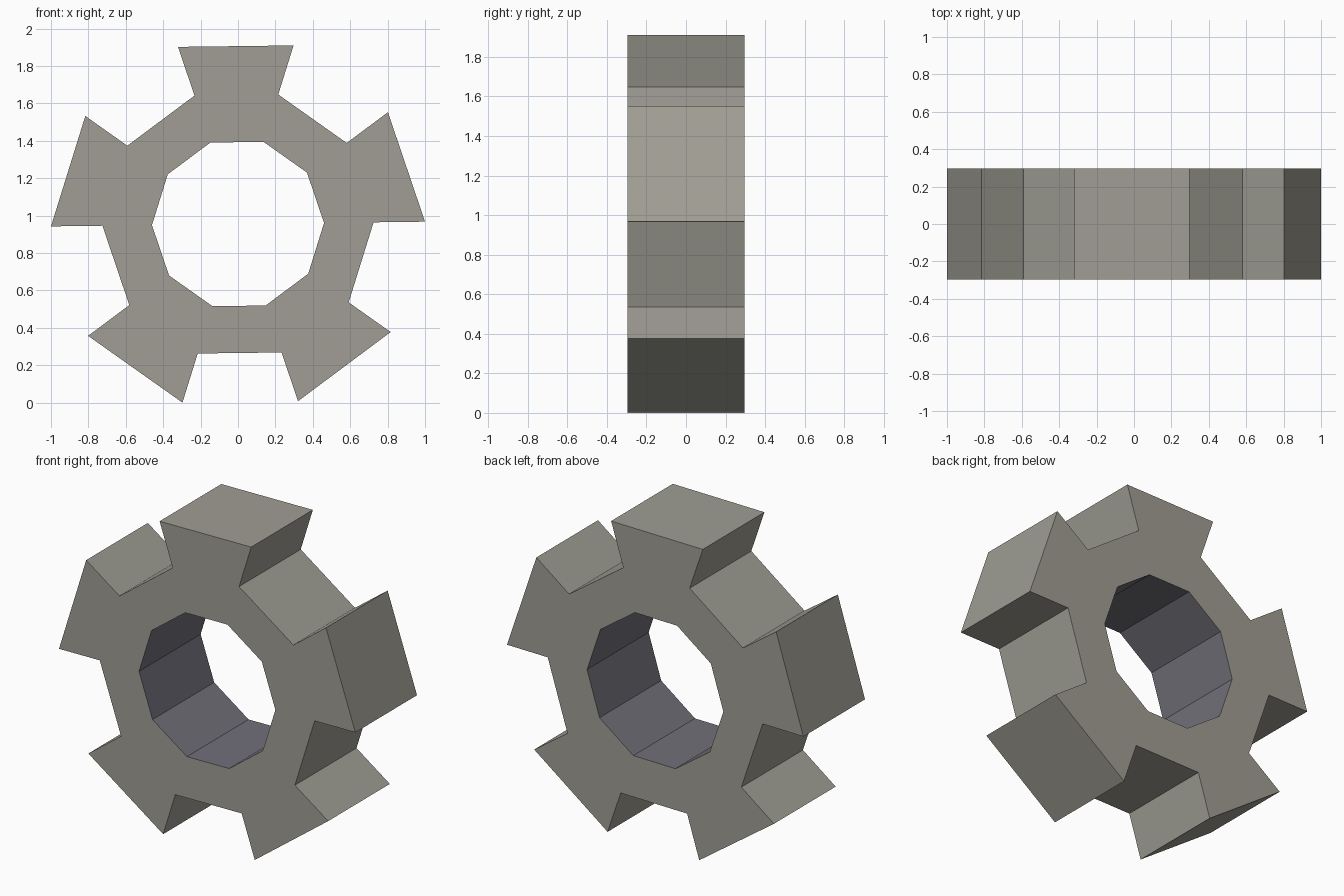
import bpy, bmesh, math

if "Cube" in bpy.data.objects:
    bpy.data.objects.remove(bpy.data.objects["Cube"])

N = 10                      # sides; teeth sit on every second side
TURN = math.radians(0.72)   # slight rotation of the wheel
BORE, ROOT, TIP = 0.46, 0.725, 1.0
HALF = 0.297                # half of the depth
CZ = TIP * math.sin(math.radians(72) + TURN)


def material(name, rgb):
    m = bpy.data.materials.new(name)
    m.diffuse_color = (*rgb, 1)
    m.use_nodes = True
    m.node_tree.nodes["Principled BSDF"].inputs["Base Color"].default_value = m.diffuse_color
    return m


bm = bmesh.new()


def ring(radius, y):
    return [bm.verts.new((radius * math.cos(TURN + i * math.tau / N), y,
                          CZ + radius * math.sin(TURN + i * math.tau / N)))
            for i in range(N)]


# rings of points on the front and back: bore, tooth root, tooth tip
front = [ring(r, -HALF) for r in (BORE, ROOT, TIP)]
back = [ring(r, HALF) for r in (BORE, ROOT, TIP)]

for i in range(N):
    j = (i + 1) % N
    # outline of this segment as (ring, index), with or without a tooth
    if i % 2 == 0:
        path = [(0, i), (1, i), (2, i), (2, j), (1, j), (0, j)]
        walls = path[1:5]
    else:
        path = [(0, i), (1, i), (1, j), (0, j)]
        walls = path[1:3]
    # front and back faces
    bm.faces.new([front[r][k] for r, k in path])
    bm.faces.new([back[r][k] for r, k in reversed(path)])
    # outer walls
    for (r1, k1), (r2, k2) in zip(walls, walls[1:]):
        bm.faces.new([front[r1][k1], back[r1][k1], back[r2][k2], front[r2][k2]])
    # bore wall
    f = bm.faces.new([front[0][i], front[0][j], back[0][j], back[0][i]])
    f.material_index = 1

bmesh.ops.recalc_face_normals(bm, faces=bm.faces[:])
mesh = bpy.data.meshes.new("gear")
bm.to_mesh(mesh)
bm.free()
mesh.materials.append(material("warm grey metal", (0.35, 0.34, 0.295)))
mesh.materials.append(material("dark blue grey bore", (0.165, 0.16, 0.19)))
gear = bpy.data.objects.new("gear", mesh)
bpy.context.collection.objects.link(gear)
